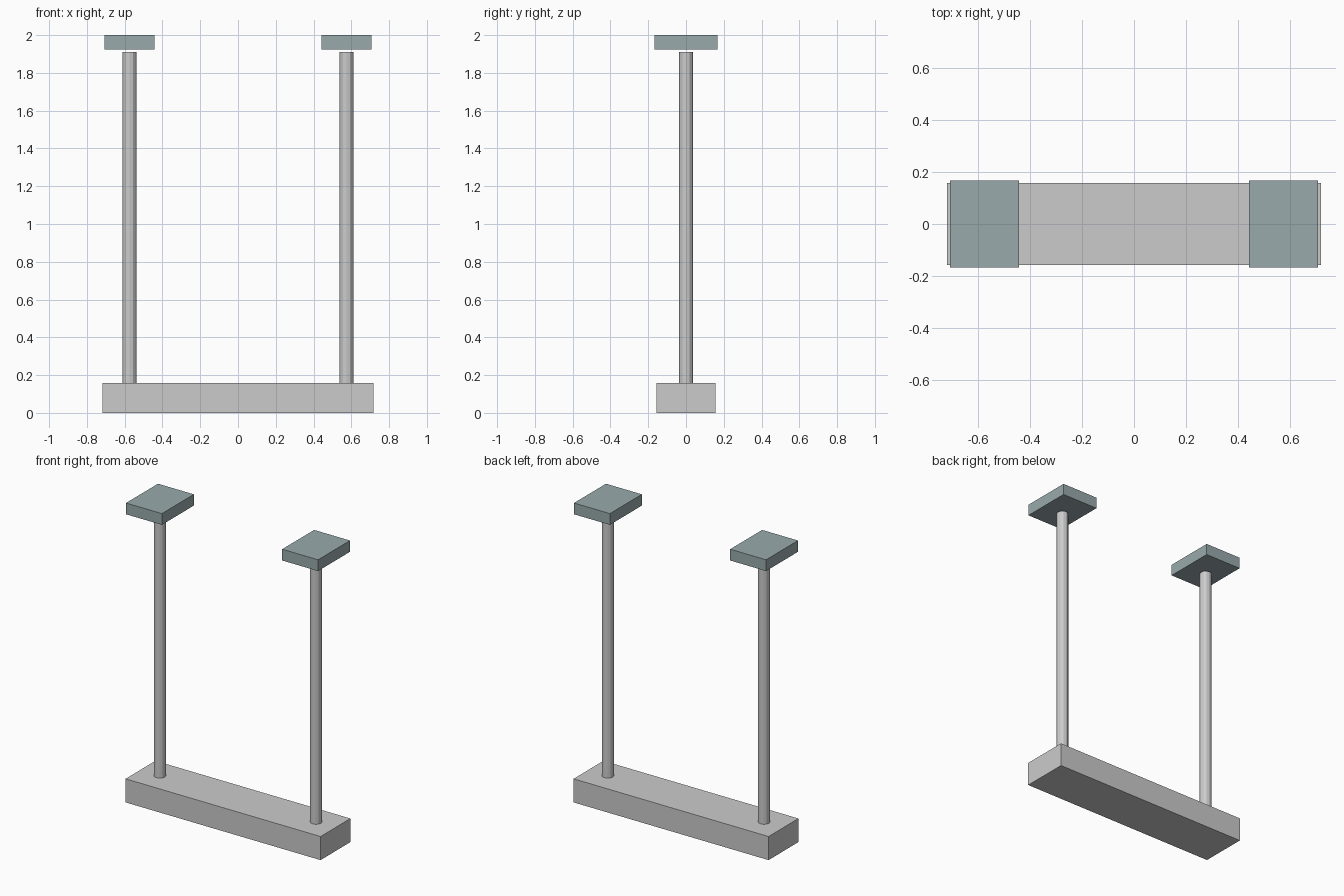
import bpy

if "Cube" in bpy.data.objects:
    bpy.data.objects.remove(bpy.data.objects["Cube"])

BASE_H = 0.157
ROD_TOP = 1.91
ROD_X = 0.575


def box(name, x, half_x, half_y, z0, z1):
    bpy.ops.mesh.primitive_cube_add(size=1, location=(x, 0, (z0 + z1) / 2))
    ob = bpy.context.object
    ob.name = name
    ob.scale = (half_x * 2, half_y * 2, z1 - z0)
    bpy.ops.object.transform_apply(location=False, rotation=False, scale=True)
    return ob


def rod(name, x, radius, z0, z1):
    bpy.ops.mesh.primitive_cylinder_add(
        vertices=12, radius=radius, depth=z1 - z0, location=(x, 0, (z0 + z1) / 2))
    bpy.context.object.name = name


# Darker slate for the top plates
slate = bpy.data.materials.new("slate")
slate.diffuse_color = (0.32, 0.40, 0.41, 1)
slate.use_nodes = True
slate.node_tree.nodes["Principled BSDF"].inputs["Base Color"].default_value = slate.diffuse_color

# Long base bar
box("base_bar", 0, 0.718, 0.157, 0, BASE_H)

# Upright rods with plates floating just above them
for side, s in (("left", -1), ("right", 1)):
    rod(side + "_rod", s * ROD_X, 0.037, BASE_H, ROD_TOP)
    plate = box(side + "_top_plate", s * ROD_X, 0.132, 0.168, 1.925, 2.0)
    plate.data.materials.append(slate)
